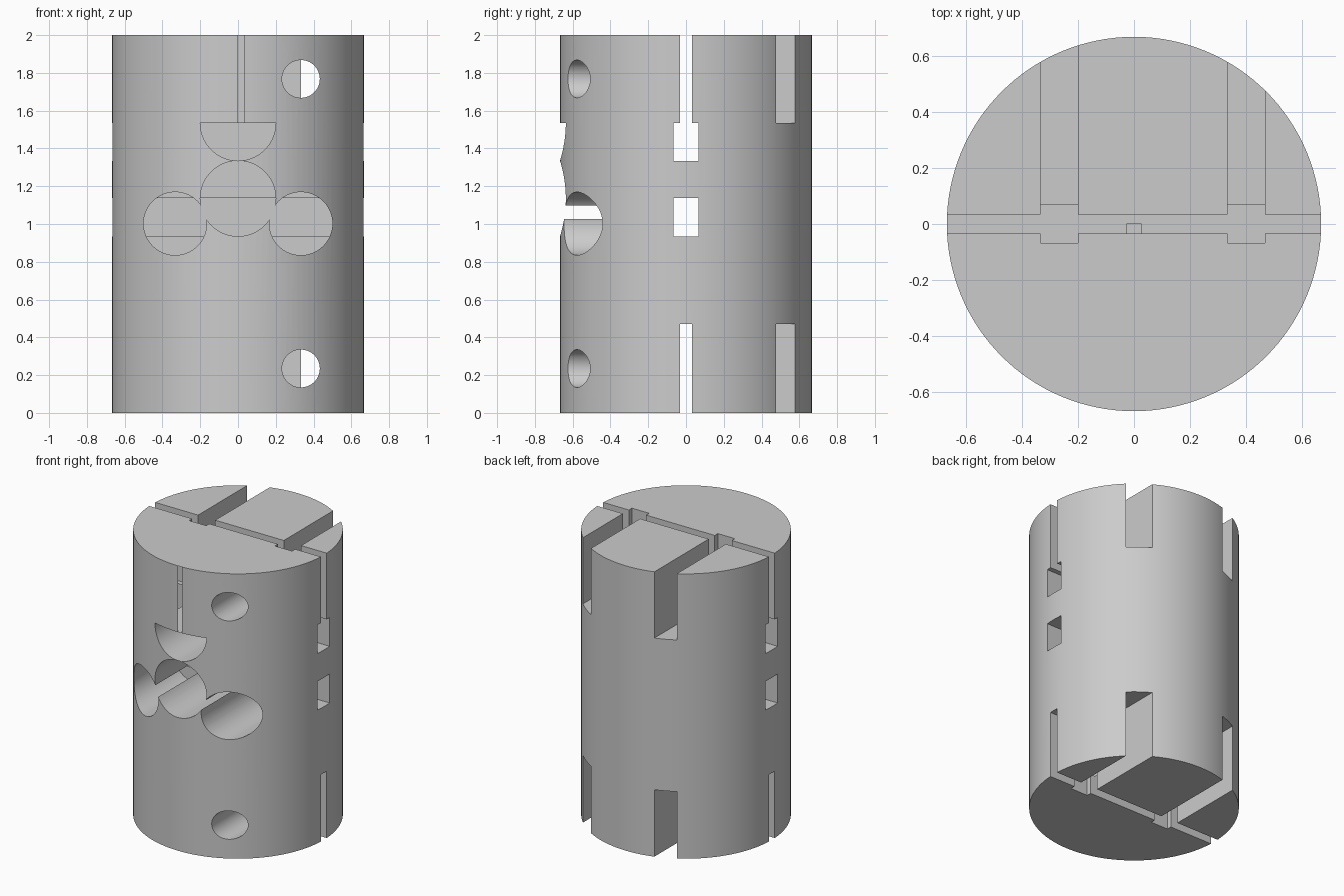
import bpy
import bmesh
import math

default = bpy.data.objects.get("Cube")
if default:
    bpy.data.objects.remove(default, do_unlink=True)

R, H = 0.667, 2.0
OUT = 0.9            # cutters reach past the drum surface
SLOT_TOP, SLOT_LOW = 1.535, 0.47

grey = bpy.data.materials.new("plain grey")
grey.use_nodes = True
colour = (0.6, 0.6, 0.6, 1)
grey.diffuse_color = colour
grey.node_tree.nodes["Principled BSDF"].inputs["Base Color"].default_value = colour


def prism(name, profile, y0, y1):
    """Extrude an x-z outline from y0 to y1."""
    bm = bmesh.new()
    face = bm.faces.new([bm.verts.new((x, y0, z)) for x, z in profile])
    new = bmesh.ops.extrude_face_region(bm, geom=[face])["geom"]
    verts = [g for g in new if isinstance(g, bmesh.types.BMVert)]
    bmesh.ops.translate(bm, verts=verts, vec=(0, y1 - y0, 0))
    bmesh.ops.recalc_face_normals(bm, faces=bm.faces[:])
    mesh = bpy.data.meshes.new(name)
    bm.to_mesh(mesh)
    bm.free()
    mesh.materials.append(grey)
    obj = bpy.data.objects.new(name, mesh)
    bpy.context.collection.objects.link(obj)
    return obj


def box(name, x0, x1, y0, y1, z0, z1):
    return prism(name, [(x0, z0), (x1, z0), (x1, z1), (x0, z1)], y0, y1)


def arc(x, z, r, start=0.0, sweep=2 * math.pi, n=64):
    count = n if sweep > 6 else n + 1
    angles = [start + sweep * i / n for i in range(count)]
    return [(x + r * math.cos(a), z + r * math.sin(a)) for a in angles]


# Main drum
bpy.ops.mesh.primitive_cylinder_add(vertices=128, radius=R, depth=H, location=(0, 0, H / 2))
drum = bpy.context.object
drum.name = "slotted_drum"
drum.data.materials.append(grey)

cutters = []

# Cross slots and rear slots, at the top and the bottom
for end, z0, z1 in (("top", SLOT_TOP, H + 0.2), ("bottom", -0.2, SLOT_LOW)):
    cutters.append(box(end + "_cross_slot", -OUT, OUT, -0.033, 0.033, z0, z1))
    for x0, x1 in ((-0.333, -0.2), (0.333, 0.467)):
        cutters.append(box(end + "_rear_slot", x0, x1, -0.067, OUT, z0, z1))

# Rectangular side channels
for z0, z1 in ((1.333, SLOT_TOP), (0.935, 1.138)):
    cutters.append(box("side_channel", -OUT, OUT, -0.067, 0.067, z0, z1))

# Round front holes
for x, z, r in ((0.333, 1.768, 0.1), (0.333, 0.235, 0.1), (0, 1.135, 0.2),
                (-0.333, 1.002, 0.167), (0.333, 1.002, 0.167)):
    cutters.append(prism("front_hole", arc(x, z, r), -OUT, 0))

# Half-round front hole
cutters.append(prism("half_round_hole", arc(0, SLOT_TOP, 0.2, math.pi, math.pi, 32), -OUT, 0))

# Cut everything out of the drum
bpy.context.view_layer.objects.active = drum
for cutter in cutters:
    cutter.hide_render = True
    mod = drum.modifiers.new("cut", 'BOOLEAN')
    mod.operation = 'DIFFERENCE'
    mod.solver = 'EXACT'
    mod.object = cutter
    bpy.ops.object.modifier_apply(modifier=mod.name)
for cutter in cutters:
    bpy.data.objects.remove(cutter, do_unlink=True)

bpy.ops.object.select_all(action='DESELECT')
drum.select_set(True)
bpy.ops.object.shade_smooth_by_angle(angle=math.radians(30))
